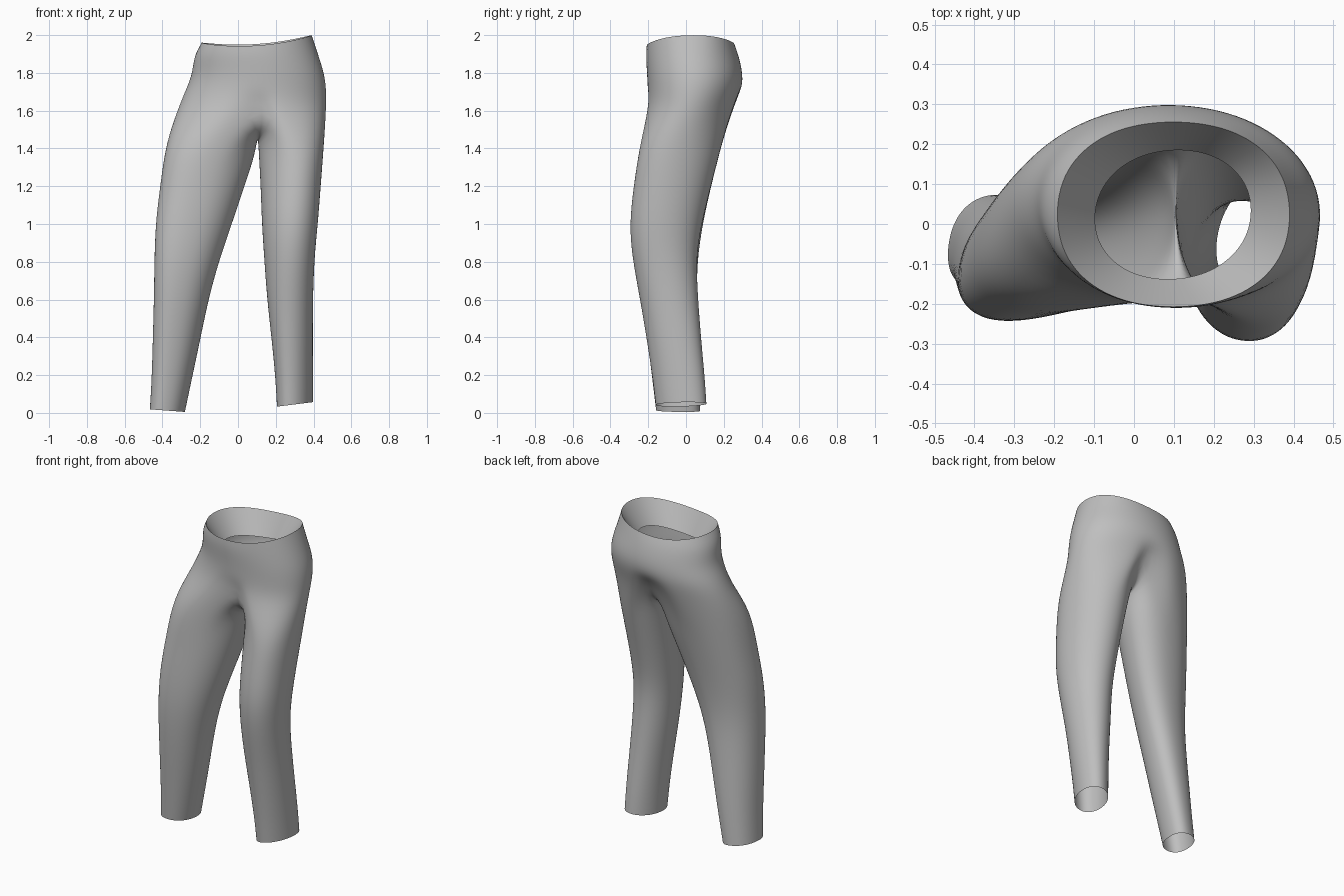
import bpy, bmesh
from math import sin, cos, pi, copysign

cube = bpy.data.objects.get("Cube")
if cube:
    bpy.data.objects.remove(cube, do_unlink=True)

cloth = bpy.data.materials.new("grey cloth")
cloth.use_nodes = True
grey = (0.52, 0.52, 0.52, 1)
cloth.diffuse_color = grey
cloth.node_tree.nodes["Principled BSDF"].inputs["Base Color"].default_value = grey

N = 24           # vertices round the hips
HALF = N // 2
BRIDGE = 8       # segments across the crotch
M = HALF + BRIDGE


def oval(bm, angles, x0, x1, y0, y1, skew, power, height):
    """Skewed, slightly boxy ring; angle 0 is the front and pi/2 is the +x side."""
    ring = []
    for a in angles:
        nx, ny = (copysign(abs(v) ** power, v) for v in (sin(a + skew), -cos(a - skew)))
        ring.append(bm.verts.new(((x0 + x1 + (x1 - x0) * nx) / 2,
                                  (y0 + y1 + (y1 - y0) * ny) / 2, height(nx, ny))))
    return ring


def skin(bm, a, b):
    for i in range(len(a)):
        j = (i + 1) % len(a)
        bm.faces.new((a[i], a[j], b[j], b[i]))


def finish(bm, name):
    bmesh.ops.recalc_face_normals(bm, faces=bm.faces)
    mesh = bpy.data.meshes.new(name)
    bm.to_mesh(mesh)
    bm.free()
    mesh.materials.append(cloth)
    ob = bpy.data.objects.new(name, mesh)
    bpy.context.collection.objects.link(ob)
    mesh.shade_smooth()
    sub = ob.modifiers.new("smooth", 'SUBSURF')
    sub.levels = sub.render_levels = 2
    return ob


def rim_height(nx, ny):
    return 1.948 + 0.02 * nx + 0.032 * nx * nx + 0.004 * ny


around = [2 * pi * i / N for i in range(N)]
RIM = (-0.195, 0.393, -0.21, 0.258, 0, 0.9)

# Hips: x range, y range, skew and height of each ring below the waist rim
hips = [(-0.237, 0.430, -0.215, 0.282, 0.01, 1.89),
        (-0.245, 0.462, -0.208, 0.305, 0.02, 1.79),
        (-0.285, 0.472, -0.205, 0.298, 0.03, 1.70),
        (-0.325, 0.470, -0.215, 0.263, 0.03, 1.60)]
bm = bmesh.new()
ring = oval(bm, around, *RIM, rim_height)
for x0, x1, y0, y1, skew, z in hips:
    below = oval(bm, around, x0, x1, y0, y1, skew, 0.97, lambda nx, ny: z)
    skin(bm, ring, below)
    ring = below

# Crotch: a dipping strip from the front to the back of the lowest hip ring
front, back = ring[0], ring[HALF]
front.co.x, back.co.x = 0.155, 0.125
front.co.y += 0.04
back.co.y -= 0.055
front.co.z += 0.035
back.co.z += 0.04
bridge = []
for i in range(1, BRIDGE):
    t = i / BRIDGE
    p = front.co.lerp(back.co, t)
    p.z -= 0.16 * sin(pi * t) ** 0.8
    p.x -= 0.035 * sin(pi * t)
    bridge.append(bm.verts.new(p))

# Legs: x range, y range, skew, height and tilt of each ring
left_leg = [(0.108, 0.458, -0.25, 0.185, 0.07, 1.40, 0.03),
            (0.118, 0.440, -0.28, 0.135, 0.07, 1.20, 0),
            (0.124, 0.425, -0.303, 0.085, 0.05, 1.00, 0),
            (0.137, 0.406, -0.287, 0.055, 0.02, 0.82, 0),
            (0.152, 0.398, -0.245, 0.066, -0.03, 0.60, 0),
            (0.178, 0.398, -0.208, 0.083, -0.08, 0.38, 0),
            (0.197, 0.398, -0.178, 0.102, -0.12, 0.18, 0),
            (0.205, 0.398, -0.162, 0.110, -0.14, 0.045, 0.012)]
right_leg = [(-0.385, 0.095, -0.222, 0.185, -0.09, 1.40, -0.03),
             (-0.415, 0.037, -0.230, 0.135, -0.11, 1.20, 0),
             (-0.440, -0.030, -0.243, 0.090, -0.13, 1.00, 0),
             (-0.445, -0.100, -0.248, 0.060, -0.14, 0.80, 0),
             (-0.447, -0.155, -0.232, 0.06, -0.14, 0.60, 0),
             (-0.453, -0.200, -0.205, 0.068, -0.14, 0.38, 0),
             (-0.458, -0.243, -0.18, 0.073, -0.14, 0.18, 0),
             (-0.468, -0.280, -0.16, 0.075, -0.14, 0.012, -0.007)]

for side, power, rings in ((1, 0.97, left_leg), (-1, 0.9, right_leg)):
    # outer half of the hip ring closed by the crotch strip
    outer = [ring[(side * i) % N] for i in range(HALF + 1)]
    loop = outer + bridge[::-1]
    start = pi / 2 - pi * HALF / M
    angles = [side * (start + 2 * pi * i / M) for i in range(M)]
    for x0, x1, y0, y1, skew, z, tilt in rings:
        below = oval(bm, angles, x0, x1, y0, y1, skew, power,
                     lambda nx, ny: z + tilt * nx)
        skin(bm, loop, below)
        loop = below
finish(bm, "trousers")

# Waist facing: band folded down and inward from the rim
bm = bmesh.new()
top = oval(bm, around, *RIM, rim_height)
low = oval(bm, around, -0.10, 0.295, -0.14, 0.187, -0.03, 0.95,
           lambda nx, ny: rim_height(nx, ny) - 0.14)
skin(bm, top, low)
finish(bm, "waist_facing")
